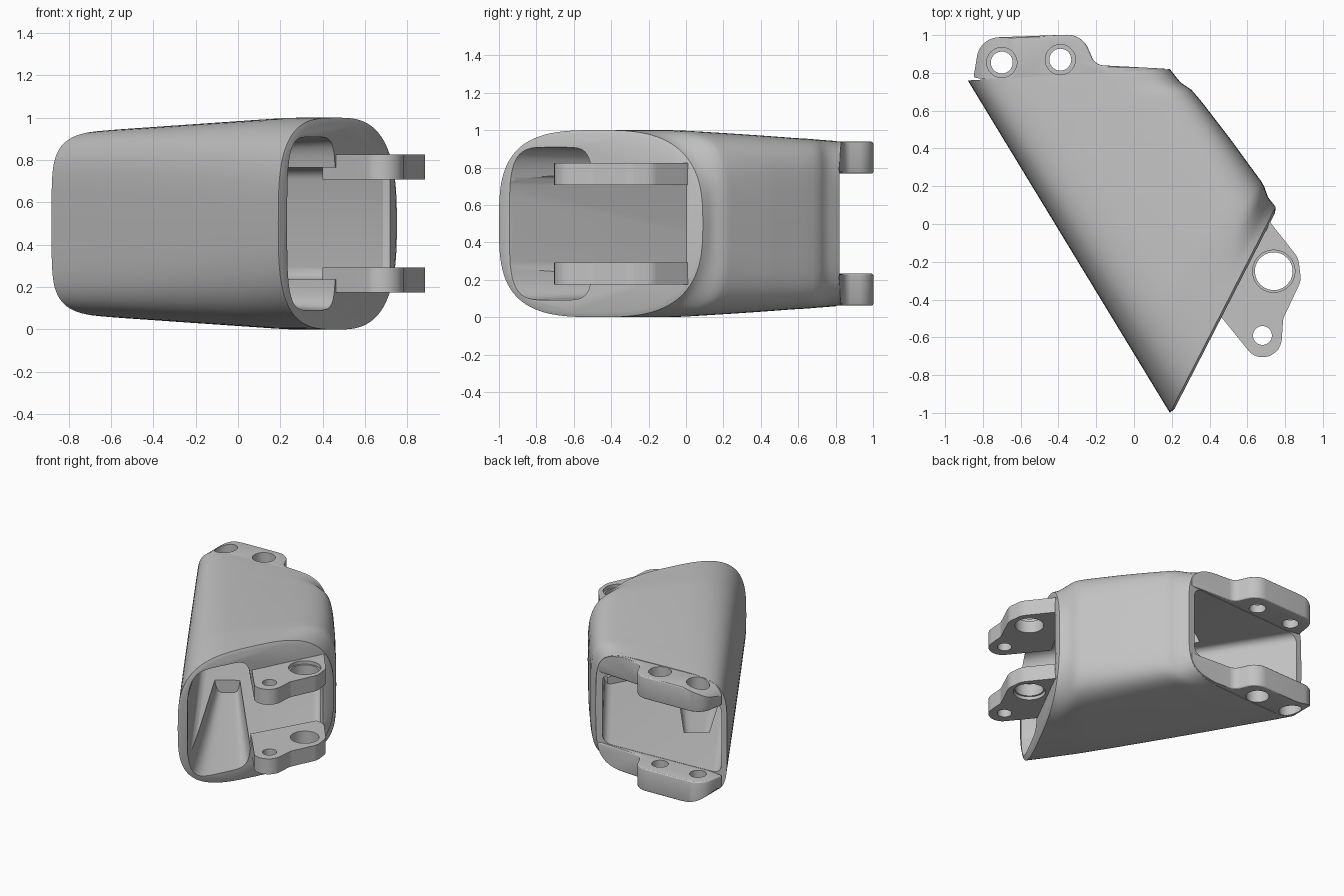
import bpy, bmesh, math
from mathutils import Vector

old = bpy.data.objects.get("Cube")
if old:
    bpy.data.objects.remove(old, do_unlink=True)

grey = bpy.data.materials.new("cast_grey")
grey.use_nodes = True
tone = (0.54, 0.54, 0.54, 1)
grey.diffuse_color = tone
grey.node_tree.nodes["Principled BSDF"].inputs["Base Color"].default_value = tone


def make_object(name, bm):
    bmesh.ops.recalc_face_normals(bm, faces=bm.faces)
    mesh = bpy.data.meshes.new(name)
    bm.to_mesh(mesh)
    bm.free()
    mesh.materials.append(grey)
    obj = bpy.data.objects.new(name, mesh)
    bpy.context.collection.objects.link(obj)
    return obj


def bake(obj):
    graph = bpy.context.evaluated_depsgraph_get()
    mesh = bpy.data.meshes.new_from_object(obj.evaluated_get(graph))
    obj.modifiers.clear()
    obj.data = mesh


def bevel(obj, width, segments):
    mod = obj.modifiers.new("round", 'BEVEL')
    mod.width, mod.segments = width, segments
    mod.limit_method, mod.angle_limit = 'ANGLE', math.radians(40)
    bake(obj)


def combine(obj, others, operation='DIFFERENCE'):
    for other in others:
        mod = obj.modifiers.new("combine", 'BOOLEAN')
        mod.operation, mod.solver, mod.object = operation, 'EXACT', other
        bake(obj)


def rounded(corners, steps=8):
    """Plan outline from (x, y, radius) corners."""
    out = []
    for i, (x, y, r) in enumerate(corners):
        p = Vector((x, y))
        if r == 0:
            out.append(p)
            continue
        a = (Vector(corners[i - 1][:2]) - p).normalized()
        b = (Vector(corners[(i + 1) % len(corners)][:2]) - p).normalized()
        half = a.angle(b) / 2
        centre = p + (a + b).normalized() * (r / math.sin(half))
        start = p + a * (r / math.tan(half)) - centre
        end = p + b * (r / math.tan(half)) - centre
        for k in range(steps + 1):
            d = start.lerp(end, k / steps).normalized()
            out.append(centre + d * r)
    return out


def prism(name, outline, z0, z1):
    bm = bmesh.new()
    base = bm.faces.new([bm.verts.new((p[0], p[1], z0)) for p in outline])
    top = bmesh.ops.extrude_face_region(bm, geom=[base])["geom"]
    bmesh.ops.translate(bm, vec=(0, 0, z1 - z0),
                        verts=[v for v in top if isinstance(v, bmesh.types.BMVert)])
    return make_object(name, bm)


def disc(x, y, r, z0, z1):
    ring = [(x + r * math.cos(k * math.tau / 40), y + r * math.sin(k * math.tau / 40))
            for k in range(40)]
    return prism("hole_cutter", ring, z0, z1)


def ring(a, b, height, left_power, right_power, count=96):
    """Upright superelliptic ring from plan point a to plan point b."""
    points = []
    for k in range(count):
        c, s = math.cos(k * math.tau / count), math.sin(k * math.tau / count)
        n = right_power if c > 0 else left_power
        u = math.copysign(abs(c) ** (2 / n), c)
        z = math.copysign(abs(s) ** (2 / n), s) * height
        p = a.lerp(b, (u + 1) / 2)
        points.append((p.x, p.y, 0.5 + z))
    return points


def loft(name, sections):
    bm = bmesh.new()
    rings = [[bm.verts.new(p) for p in s] for s in sections]
    for r0, r1 in zip(rings, rings[1:]):
        for k in range(len(r0)):
            j = (k + 1) % len(r0)
            bm.faces.new((r0[k], r0[j], r1[j], r1[k]))
    bm.faces.new(rings[0])
    bm.faces.new(rings[-1])
    return make_object(name, bm)


# Shell: oblique sections lofted between the back edge and the slanted mouth
LEFT = (Vector((-0.88, 0.76)), Vector((0.19, -1.0)))
RIGHT = [(0, 0.19, 0.82), (0.08, 0.245, 0.75), (0.14, 0.305, 0.71), (0.2, 0.36, 0.645),
         (0.5, 0.51, 0.45), (0.85, 0.685, 0.21), (0.92, 0.71, 0.14), (1, 0.75, 0.09)]
MOUTH = Vector((0.89, -0.45))


def right_edge(t):
    for (t0, x0, y0), (t1, x1, y1) in zip(RIGHT, RIGHT[1:]):
        if t <= t1:
            return Vector((x0, y0)).lerp(Vector((x1, y1)), (t - t0) / (t1 - t0))


def section(t, scale=1, shift=Vector((0, 0))):
    a, b = LEFT[0].lerp(LEFT[1], t) + shift, right_edge(t) + shift
    trim = (1 - scale) / 2
    height = (0.442 + 0.058 * min(1, t * 1.25) ** 0.9) * scale
    pad = max(0, min(1, (t - 0.05) / 0.08, (0.96 - t) / 0.1))
    return ring(a.lerp(b, trim), b.lerp(a, trim), height, 5.2 - 2 * t, 5 - 2.2 * t + 1.2 * pad)


shell = loft("shell", [section(k / 36) for k in range(37)]
             + [section(1, 0.95, MOUTH * 0.012)])

# Through slot and the deep tapering pocket beside the long wall
slot = prism("slot_cutter", [(-0.835, 0.765), (0.235, -0.945), (0.45, -1.05),
                             (0.92, -0.1), (0.685, 0.018), (0.12, 0.84),
                             (0.1, 1.2), (-0.835, 1.2)], 0.235, 0.765)
bevel(slot, 0.06, 5)
POCKET_END = (Vector((-0.384, 0.255)), Vector((-0.233, 0.36)))
POCKET_MOUTH = (Vector((0.225, -0.93)), Vector((0.45, -0.49)))
pocket = loft("pocket_cutter",
              [ring(*(e.lerp(m, f) for e, m in zip(POCKET_END, POCKET_MOUTH)),
                    0.36 + 0.048 * f, 4, 6) for f in (0, 0.5, 1, 1.15)])
combine(shell, [slot, pocket])

# Envelope that rounds the ears off in line with the shell
envelope = loft("ear_envelope", [section(0, 0.998, Vector((0, dy))) for dy in (-0.4, 0.4)])
helpers = [slot, pocket, envelope]
parts = [shell]

EAR = [(-0.6, 0.74, 0), (-0.85, 0.775, 0), (-0.815, 0.985, 0.12), (-0.275, 1.005, 0.12),
       (-0.205, 0.842, 0.07), (0.17, 0.822, 0), (0.1, 0.74, 0)]
LUG = [(0.4, -0.42, 0), (0.46, -0.49, 0), (0.63, -0.7, 0.09), (0.775, -0.715, 0.1),
       (0.79, -0.5, 0.08), (0.885, -0.3, 0.11), (0.87, -0.18, 0.11), (0.72, 0.01, 0),
       (0.65, 0.02, 0)]

for side, sign in (("upper", 1), ("lower", -1)):
    def span(h0, h1):
        return sorted((0.5 + sign * h0, 0.5 + sign * h1))

    # Rear ears with counterbored holes
    ear = prism(side + "_rear_ear", rounded(EAR), *span(0.267, 0.438))
    bevel(ear, 0.012, 3)
    combine(ear, [envelope], 'INTERSECT')
    holes = []
    for x, y in ((-0.7, 0.855), (-0.39, 0.87)):
        holes.append(disc(x, y, 0.058, *span(0.2, 0.6)))
        holes.append(disc(x, y, 0.08, *span(0.33, 0.6)))
    combine(ear, holes)
    combine(shell, holes)

    # Front lugs with one large and one small hole
    lug = prism(side + "_front_lug", rounded(LUG), *span(0.207, 0.325))
    bores = [disc(0.74, -0.25, 0.1, *span(0.1, 0.4)),
             disc(0.74, -0.25, 0.112, *span(0.3, 0.4)),
             disc(0.68, -0.59, 0.05, *span(0.1, 0.4))]
    combine(lug, bores)
    helpers += holes + bores
    parts += [ear, lug]

for helper in helpers:
    bpy.data.objects.remove(helper, do_unlink=True)

bpy.ops.object.select_all(action='DESELECT')
for part in parts:
    part.select_set(True)
bpy.context.view_layer.objects.active = shell
bpy.ops.object.shade_smooth_by_angle(angle=math.radians(28))
